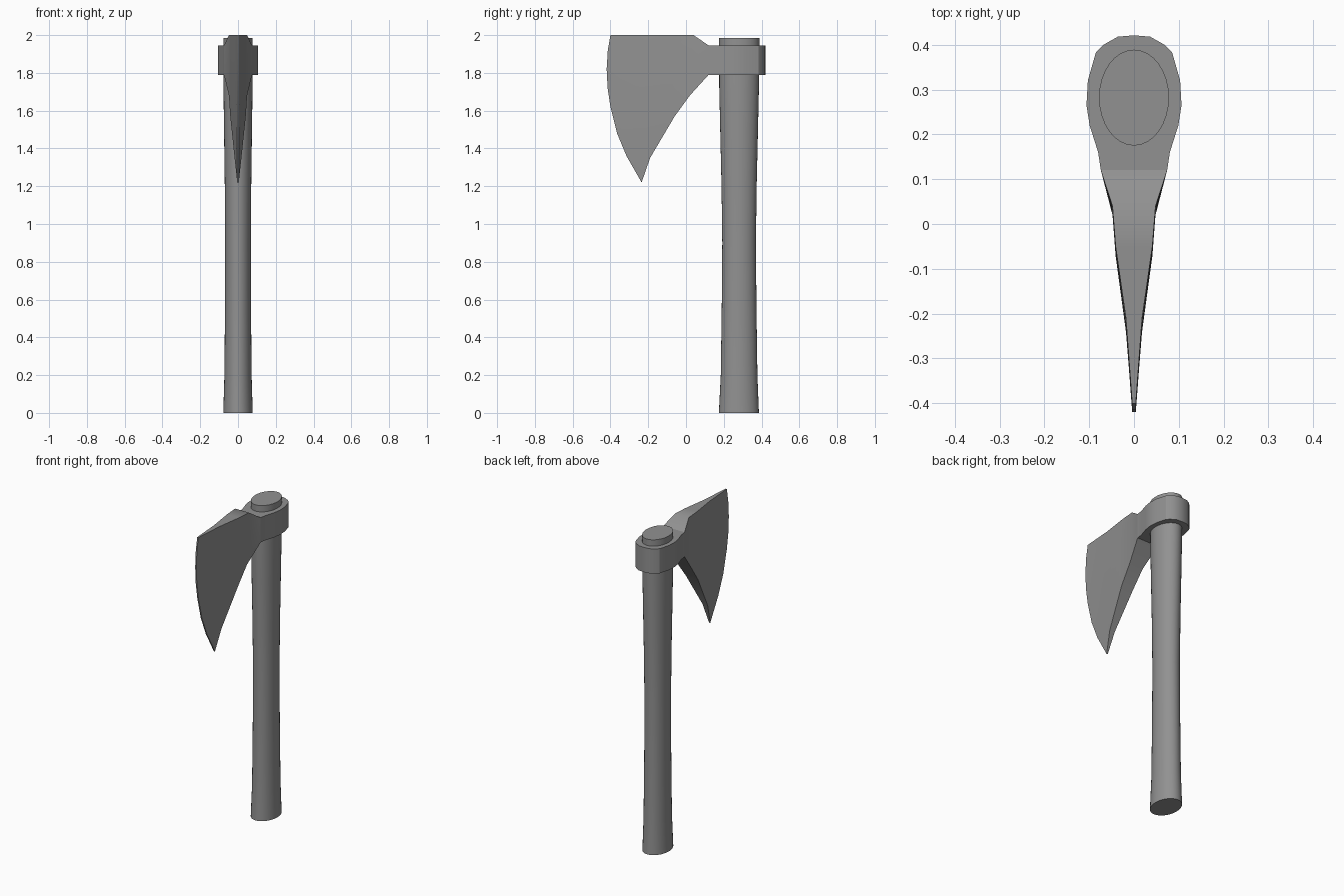
import bpy, bmesh, math
from mathutils import Vector

if "Cube" in bpy.data.objects:
    bpy.data.objects.remove(bpy.data.objects["Cube"])

# Dark grey shared by every part
grey = bpy.data.materials.new("dark_grey")
grey.diffuse_color = (.285, .285, .285, 1)
grey.use_nodes = True
grey.node_tree.nodes["Principled BSDF"].inputs["Base Color"].default_value = grey.diffuse_color


def finish(name, bm, angle):
    bmesh.ops.remove_doubles(bm, verts=bm.verts, dist=0.0005)
    bmesh.ops.recalc_face_normals(bm, faces=bm.faces)
    me = bpy.data.meshes.new(name)
    bm.to_mesh(me)
    bm.free()
    me.materials.append(grey)
    ob = bpy.data.objects.new(name, me)
    bpy.context.collection.objects.link(ob)
    bpy.ops.object.select_all(action='DESELECT')
    ob.select_set(True)
    bpy.context.view_layer.objects.active = ob
    bpy.ops.object.shade_smooth_by_angle(angle=math.radians(angle))
    return ob


# Handle: oval sections (z, centre y, half width x, half depth y)
sections = [(0, .28, .078, .106), (.2, .281, .072, .097), (.55, .281, .069, .092),
            (.9, .281, .068, .089), (1.2, .281, .070, .093), (1.5, .281, .074, .1),
            (1.72, .281, .077, .105), (1.985, .282, .078, .107)]
N = 32
bm = bmesh.new()
rings = []
for z, cy, rx, ry in sections:
    rings.append([bm.verts.new((rx * math.cos(a), cy + ry * math.sin(a), z))
                  for a in (2 * math.pi * i / N for i in range(N))])
for a, b in zip(rings, rings[1:]):
    for i in range(N):
        j = (i + 1) % N
        bm.faces.new((a[i], a[j], b[j], b[i]))
bm.faces.new(rings[0])
bm.faces.new(rings[-1])
finish("handle", bm, 35)

# Eye collar: half outline (x, y) mirrored, then extruded upwards
half = [(.074, .12), (.08, .16), (.099, .22), (.106, .265), (.103, .32),
        (.085, .383), (.068, .4), (.036, .418), (0, .421)]
outline = half + [(-x, y) for x, y in reversed(half[:-1])]
bm = bmesh.new()
base = bm.faces.new([bm.verts.new((x, y, 1.79)) for x, y in outline])
top = bmesh.ops.extrude_face_region(bm, geom=[base])["geom"]
bmesh.ops.translate(bm, vec=(0, 0, .155),
                    verts=[v for v in top if isinstance(v, bmesh.types.BMVert)])
finish("eye_collar", bm, 25)

# Blade: columns run from collar to cutting edge, rows from top to bottom (y, z)
tops = [(.12, 1.945), (.04, 2), (-.05, 2), (-.21, 2), (-.4, 2)]
bottoms = [(.12, 1.79), (.02, 1.68), (-.06, 1.57), (-.19, 1.35), (-.235, 1.22)]
edge = [(-.4, 2), (-.414, 1.92), (-.42, 1.82), (-.415, 1.72), (-.4, 1.62),
        (-.365, 1.48), (-.315, 1.36), (-.235, 1.22)]
widths = [.074, .048, .041, .018, .004]
bulge = [0, .05, .2, .5, 1]
bm = bmesh.new()
sides = []
for s in (1, -1):
    grid = []
    for t, b, w, f in zip(tops, bottoms, widths, bulge):
        col = []
        for e in edge:
            k = (2 - e[1]) / .78
            chord = Vector(edge[0]).lerp(Vector(edge[-1]), k)
            p = Vector(t).lerp(Vector(b), k) + f * (Vector(e) - chord)
            col.append(bm.verts.new((s * w, p.x, p.y)))
        grid.append(col)
    for a, b in zip(grid, grid[1:]):
        for i in range(len(edge) - 1):
            bm.faces.new((a[i], a[i + 1], b[i + 1], b[i]))
    sides.append(grid)
R, L = sides
for i in range(len(tops) - 1):          # spine on top and beard underneath
    for r in (0, -1):
        bm.faces.new((R[i][r], R[i + 1][r], L[i + 1][r], L[i][r]))
for i in range(len(edge) - 1):          # cutting edge
    bm.faces.new((R[-1][i], R[-1][i + 1], L[-1][i + 1], L[-1][i]))
finish("blade", bm, 45)
